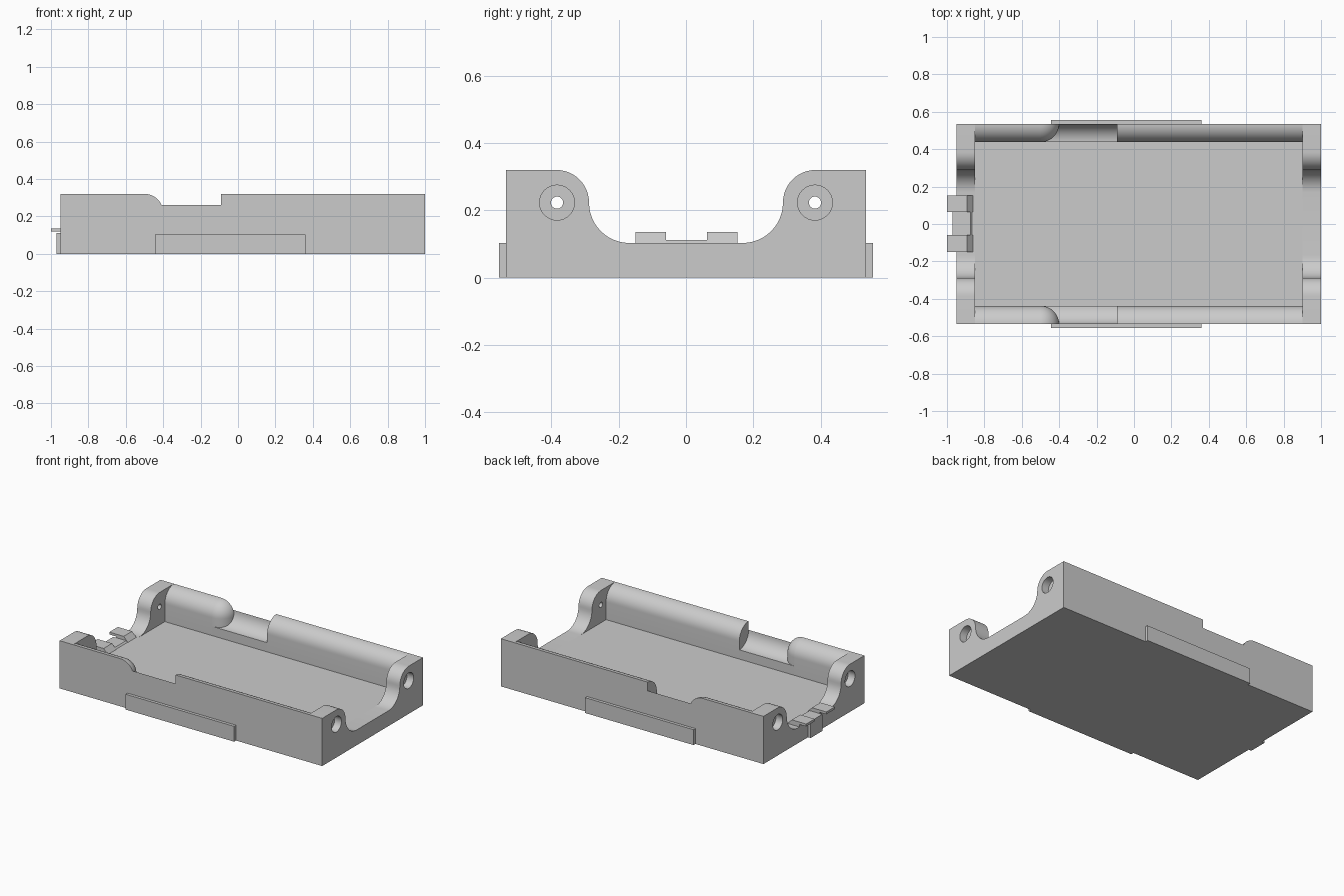
import bpy, bmesh, math
from mathutils import Vector

if "Cube" in bpy.data.objects:
    bpy.data.objects.remove(bpy.data.objects["Cube"])

grey = bpy.data.materials.new("plain grey")
grey.diffuse_color = (0.6, 0.6, 0.6, 1)
grey.use_nodes = True
grey.node_tree.nodes["Principled BSDF"].inputs["Base Color"].default_value = grey.diffuse_color

X0, X1 = -0.95, 1.0        # outer ends
IN0, IN1 = -0.85, 0.90     # inner faces of the end plates
Y, YI = 0.535, 0.438       # outer and inner face of the side walls
FLOOR, TOP = 0.103, 0.32
R = Y - YI                 # radius shared by the rounded edges
SPRING = TOP - R


def finish(name, bm):
    bmesh.ops.recalc_face_normals(bm, faces=bm.faces[:])
    me = bpy.data.meshes.new(name)
    bm.to_mesh(me)
    bm.free()
    me.materials.append(grey)
    ob = bpy.data.objects.new(name, me)
    bpy.context.collection.objects.link(ob)
    return ob


def activate(ob):
    bpy.ops.object.select_all(action='DESELECT')
    ob.select_set(True)
    bpy.context.view_layer.objects.active = ob


def smooth(ob):
    activate(ob)
    bpy.ops.object.shade_smooth_by_angle(angle=math.radians(30))


def arc(cx, cz, r, a0, a1, n=12):
    return [(cx + r * math.cos(math.radians(a0 + (a1 - a0) * i / n)),
             cz + r * math.sin(math.radians(a0 + (a1 - a0) * i / n))) for i in range(n + 1)]


def extrude(name, pts, axis, a, b):
    """Extrude a 2D outline: (y, z) along x, or (x, z) along y."""
    bm = bmesh.new()
    vs = [bm.verts.new((a, u, v) if axis == 'x' else (u, a, v)) for u, v in pts]
    f = bm.faces.new(vs)
    ext = bmesh.ops.extrude_face_region(bm, geom=[f])
    d = Vector((b - a, 0, 0)) if axis == 'x' else Vector((0, b - a, 0))
    bmesh.ops.translate(bm, vec=d, verts=[e for e in ext['geom'] if isinstance(e, bmesh.types.BMVert)])
    return finish(name, bm)


def box(name, x0, x1, y0, y1, z0, z1):
    return extrude(name, [(x0, z0), (x1, z0), (x1, z1), (x0, z1)], 'y', y0, y1)


def drill(ob, x0, x1, y, r):
    pts = arc(y, SPRING, r, 0, 360, 32)[:-1]
    cutter = extrude("hole_cutter", pts, 'x', x0, x1)
    cutter.hide_render = True
    activate(ob)
    m = ob.modifiers.new("hole", 'BOOLEAN')
    m.operation, m.solver, m.object = 'DIFFERENCE', 'EXACT', cutter
    bpy.ops.object.modifier_apply(modifier=m.name)
    bpy.data.objects.remove(cutter)


# Floor slab
box("floor", IN0, IN1, -Y, Y, 0, FLOOR)

# End plates with S-curved shoulders and counterbored screw holes
rc = SPRING - FLOOR
half = [(Y, 0), (Y, TOP)] + arc(0.385, SPRING, 0.097, 90, 180) \
    + arc(0.288 - rc, SPRING, rc, 0, -90)[1:]
outline = half + [(-y, z) for y, z in reversed(half)]
for name, a, b, outer, inward in (("left_end", X0, IN0, X0, 1), ("right_end", IN1, X1, X1, -1)):
    end = extrude(name, outline, 'x', a, b)
    for s in (-1, 1):
        drill(end, outer - 0.05 * inward, outer + 0.05 * inward, s * 0.383, 0.052)
        drill(end, a - 0.05, b + 0.05, s * 0.383, 0.018)
    smooth(end)

# Side walls: rounded inner top edge, a concave finger scoop, a domed end beside it
DX, NOTCH, LIP = -0.498, -0.09, 0.262
for s, side in ((-1, "front"), (1, "back")):
    rounded = [(s * y, z) for y, z in [(Y, FLOOR), (YI, FLOOR)] + arc(Y, SPRING, R, 180, 90)]
    scoop = [(s * y, z) for y, z in [(Y, FLOOR), (YI, FLOOR)] + arc(YI, LIP, R, -90, 0)]
    smooth(extrude(side + "_wall_left", rounded, 'x', IN0, DX))
    smooth(extrude(side + "_wall_right", rounded, 'x', NOTCH, IN1))
    smooth(extrude(side + "_finger_scoop", scoop, 'x', DX, NOTCH))
    bm = bmesh.new()
    for r, z in [(R, FLOOR)] + arc(0, SPRING, R, 0, 90):
        for u, v in arc(0, 0, r, 0, 90):
            bm.verts.new((DX + u, s * (Y - v), z))
    for z in (FLOOR, TOP):
        bm.verts.new((DX, s * Y, z))
    bmesh.ops.remove_doubles(bm, verts=bm.verts[:], dist=1e-4)
    bmesh.ops.convex_hull(bm, input=bm.verts[:])
    smooth(finish(side + "_wall_dome", bm))
    # Outer rail
    box(side + "_rail", -0.445, 0.36, min(s * Y, s * 0.555), max(s * Y, s * 0.555), 0, 0.103)

# Latch on the left end: centre block and two overhanging tabs with sloped backs
extrude("latch_block", [(-0.97, 0), (X0, 0), (X0, FLOOR), (-0.865, FLOOR), (-0.875, 0.112), (-0.97, 0.112)],
        'y', -0.06, 0.063)
for name, y0, y1 in (("latch_tab_front", -0.15, -0.06), ("latch_tab_back", 0.063, 0.153)):
    extrude(name, [(-1, 0.12), (X0, 0.12), (X0, FLOOR), (-0.862, FLOOR), (-0.893, 0.136), (-1, 0.136)],
            'y', y0, y1)
